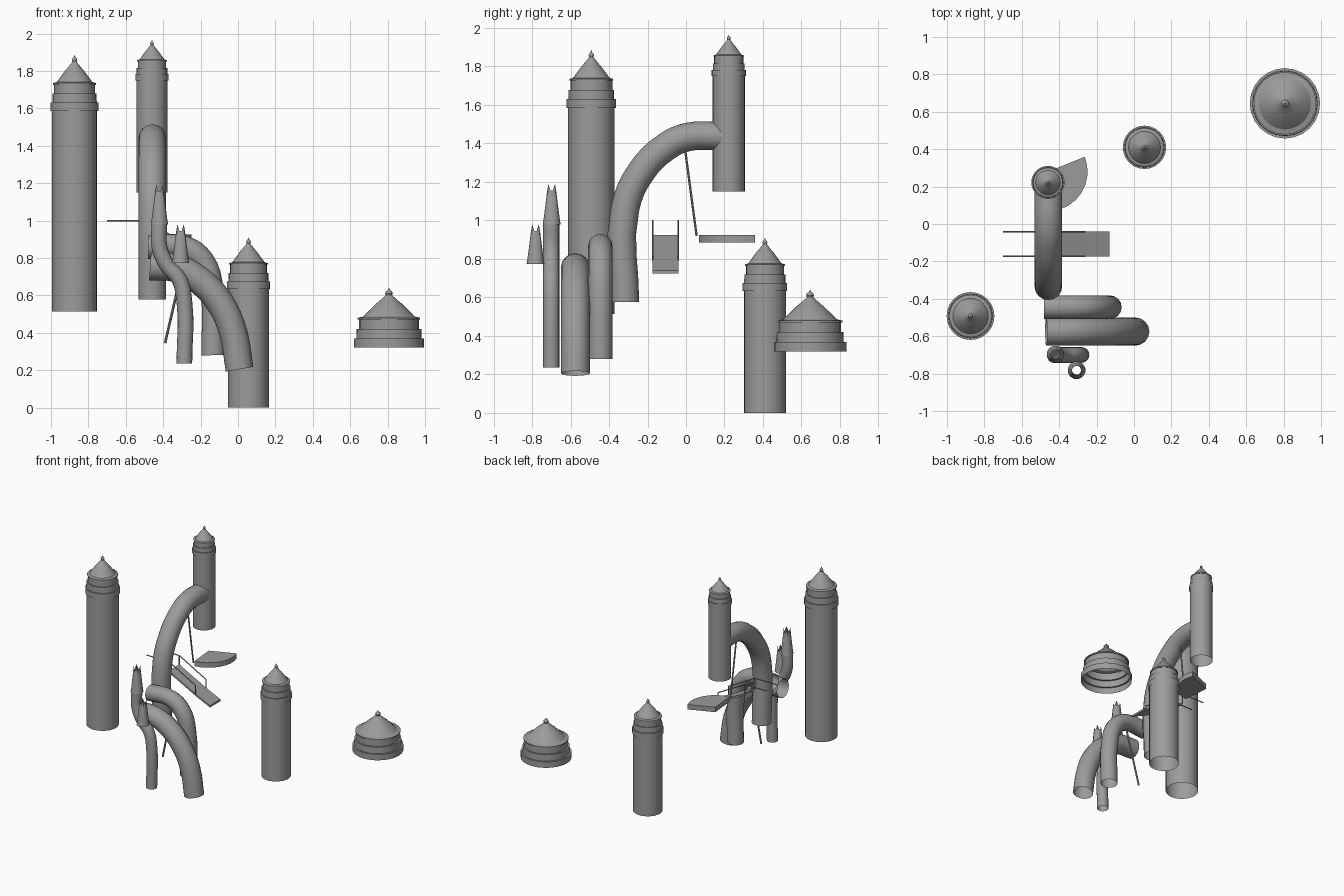
import bpy, bmesh, math
from mathutils import Vector

old = bpy.data.objects.get("Cube")
if old:
    bpy.data.objects.remove(old, do_unlink=True)

GREY = (0.33, 0.33, 0.33, 1)
grey = bpy.data.materials.new("plain grey")
grey.use_nodes = True
grey.diffuse_color = GREY
grey.node_tree.nodes["Principled BSDF"].inputs["Base Color"].default_value = GREY


def finish(obj, angle=30):
    """Give the part its colour and smooth shading with sharp edges."""
    obj.data.materials.clear()
    obj.data.materials.append(grey)
    bpy.ops.object.select_all(action="DESELECT")
    obj.select_set(True)
    bpy.context.view_layer.objects.active = obj
    bpy.ops.object.shade_smooth_by_angle(angle=math.radians(angle))
    return obj


def from_bmesh(name, bm):
    mesh = bpy.data.meshes.new(name)
    bm.to_mesh(mesh)
    bm.free()
    obj = bpy.data.objects.new(name, mesh)
    bpy.context.collection.objects.link(obj)
    return finish(obj)


def lathe(bm, profile, centre, sides=24, turn=0.0):
    """Open surface of revolution from (radius, height) pairs, bottom to top."""
    rings = []
    for r, z in profile:
        ring = []
        for i in range(sides):
            a = turn + math.tau * i / sides
            ring.append(bm.verts.new((centre[0] + r * math.cos(a),
                                      centre[1] + r * math.sin(a), z)))
        rings.append(ring)
    for low, high in zip(rings, rings[1:]):
        for i in range(sides):
            j = (i + 1) % sides
            bm.faces.new((low[i], low[j], high[j], high[i]))
    return rings


def tube(name, points, radius, resolution=6, steps=4, straight=False):
    """Open round pipe along a path."""
    curve = bpy.data.curves.new(name, "CURVE")
    curve.dimensions = "3D"
    curve.bevel_depth = radius
    curve.bevel_resolution = resolution
    curve.resolution_u = steps
    if straight:
        spline = curve.splines.new("POLY")
        spline.points.add(len(points) - 1)
        for p, co in zip(spline.points, points):
            p.co = (*co, 1)
    else:
        spline = curve.splines.new("BEZIER")
        spline.bezier_points.add(len(points) - 1)
        for p, co in zip(spline.bezier_points, points):
            p.co = co
            p.handle_left_type = p.handle_right_type = "AUTO"
    obj = bpy.data.objects.new(name, curve)
    bpy.context.collection.objects.link(obj)
    bpy.ops.object.select_all(action="DESELECT")
    obj.select_set(True)
    bpy.context.view_layer.objects.active = obj
    bpy.ops.object.convert(target="MESH")
    return finish(bpy.context.view_layer.objects.active, 40)


# Stepped roof profile, relative to collar radius and roof height
ROOF = [(1, 0), (1, .15), (.93, .15), (.92, .31), (.85, .31), (.85, .47),
        (.89, .47), (.89, .5), (.74, .52), (.36, .74), (.33, .75), (.12, .86),
        (.09, .88), (.11, .91), (.09, .94), (.04, .96), (.001, 1)]


def roof(name, centre, radius, base, top):
    bm = bmesh.new()
    lathe(bm, [(r * radius, base + h * (top - base)) for r, h in ROOF], centre)
    from_bmesh(name, bm)


def tower(name, centre, radius, bottom, base, top):
    bm = bmesh.new()
    lathe(bm, [(radius * .94, bottom), (radius * .94, base + .01)], centre)
    from_bmesh(name + "_shaft", bm)
    roof(name + "_roof", centre, radius, base, top)


# Towers and the loose domed roof
tower("right_tower", (-.874, -.492), .128, .513, 1.585, 1.885)
tower("tall_tower", (-.46, .222), .089, 1.15, 1.75, 1.965)
tower("back_tower", (.056, .41), .116, 0, .634, .91)
roof("domed_roof", (.807, .645), .188, .32, .64)

# Bent slide tubes
X = -.458
tube("large_tube", [(X, -.317, .577), (X, -.317, 1.06), (X, -.235, 1.25),
                    (X, -.1, 1.385), (X, .01, 1.434), (X, .2, 1.437)], .074)
Y = -.445
tube("middle_tube", [(-.48, Y, .857), (-.29, Y, .857), (-.19, Y, .785),
                     (-.14, Y, .63), (-.133, Y, .28)], .063)
Y = -.575
tube("front_tube", [(-.47, Y, .755), (-.33, Y, .745), (-.2, Y, .675),
                    (-.09, Y, .55), (-.025, Y, .4), (.008, Y, .205)], .075)
Y = -.7
tube("thin_tube", [(-.42, Y, .985), (-.42, Y, .86), (-.377, Y, .757),
                   (-.315, Y, .687), (-.287, Y, .57), (-.287, Y, .236)], .042)


# Open spires with four points on the rim
def spire(name, centre, base, rim):
    bm = bmesh.new()
    rings = lathe(bm, [(.048, base), (.043, base + .03), (.024, rim)],
                  centre, 12, math.pi / 12)
    for v in rings[-1][1::3]:
        v.co.z += .035
    from_bmesh(name, bm)


spire("tall_spire", (-.42, -.698), .98, 1.155)
spire("short_spire", (-.307, -.782), .773, .945)


# Plates extruded from a flat outline
def plate(name, outline, offset):
    bm = bmesh.new()
    face = bm.faces.new([bm.verts.new(p) for p in outline])
    new = bmesh.ops.extrude_face_region(bm, geom=[face])["geom"]
    bmesh.ops.translate(bm, vec=Vector(offset),
                        verts=[v for v in new if isinstance(v, bmesh.types.BMVert)])
    bmesh.ops.recalc_face_normals(bm, faces=bm.faces)
    return from_bmesh(name, bm)


# Fan-shaped landing and its hanger
fan = [(-.46, .28, .885)]
for i in range(9):
    a = math.radians(-85 + 107 * i / 8)
    fan.append((-.46 + .212 * math.cos(a), .28 + .212 * math.sin(a), .885))
plate("fan_landing", fan, (0, 0, .04))
tube("landing_hanger", [(-.45, -.005, 1.37), (-.44, .055, .92)], .006, 2, straight=True)
tube("middle_tube_prop", [(-.39, -.41, .345), (-.285, -.43, .8)], .007, 2, straight=True)

# Chute with a handrail on each side
chute = [(-.5, .925), (-.26, .8), (-.13, .74), (-.13, .725), (-.26, .785), (-.5, .91)]
plate("chute", [(x, -.175, z) for x, z in chute], (0, .135, 0))
for side, y in (("front", -.173), ("back", -.041)):
    tube(side + "_handrail", [(-.7, y, .998), (-.5, y, .998), (-.26, y, .868)],
         .004, 2, straight=True)
    for i, (x, low, high) in enumerate([(-.5, .915, .998), (-.26, .79, .868)]):
        tube(f"{side}_rail_post_{i + 1}", [(x, y, low), (x, y, high)], .004, 2, straight=True)
